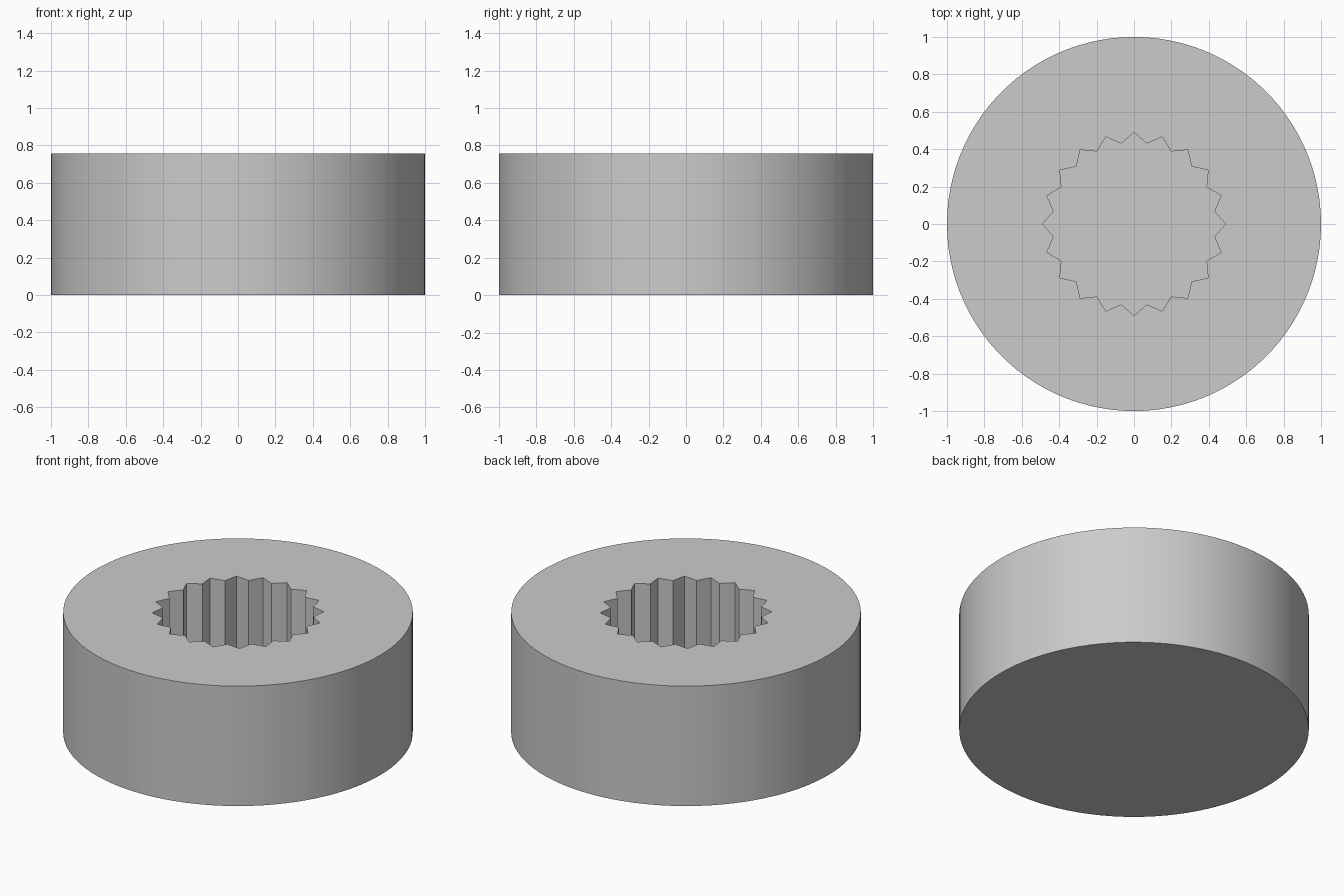
import bpy, bmesh, math

cube = bpy.data.objects.get("Cube")
if cube:
    bpy.data.objects.remove(cube, do_unlink=True)

HEIGHT, FLOOR = 0.757, 0.18
TEETH, TIP, VALLEY = 20, 0.49, 0.435
SIDES = 100

grey = bpy.data.materials.new("plain_grey")
grey.use_nodes = True
colour = (0.6, 0.6, 0.6, 1)
grey.diffuse_color = colour
grey.node_tree.nodes["Principled BSDF"].inputs["Base Color"].default_value = colour

bm = bmesh.new()


def ring(radii, z):
    """Closed loop of edges whose radius cycles through the given list."""
    n = len(radii)
    verts = [bm.verts.new((r * math.cos(math.tau * i / n),
                           r * math.sin(math.tau * i / n), z))
             for i, r in enumerate(radii)]
    return verts, [bm.edges.new((verts[i - 1], verts[i])) for i in range(n)]


def wall(lower, upper):
    for i in range(len(lower)):
        bm.faces.new((lower[i - 1], lower[i], upper[i], upper[i - 1]))


# Outer cylinder and closed base
base, _ = ring([1] * SIDES, 0)
rim, rim_edges = ring([1] * SIDES, HEIGHT)
wall(base, rim)
bm.faces.new(base)

# Toothed blind socket
socket_floor, _ = ring([TIP, VALLEY] * TEETH, FLOOR)
mouth, mouth_edges = ring([TIP, VALLEY] * TEETH, HEIGHT)
wall(socket_floor, mouth)
bm.faces.new(socket_floor)

# Flat top between rim and socket mouth
bmesh.ops.triangle_fill(bm, edges=rim_edges + mouth_edges, use_beauty=True)
bmesh.ops.recalc_face_normals(bm, faces=bm.faces)

mesh = bpy.data.meshes.new("splined_hub")
bm.to_mesh(mesh)
bm.free()
mesh.materials.append(grey)
hub = bpy.data.objects.new("splined_hub", mesh)
bpy.context.collection.objects.link(hub)

# Smooth side with crisp rims and teeth
bpy.ops.object.select_all(action="DESELECT")
hub.select_set(True)
bpy.context.view_layer.objects.active = hub
bpy.ops.object.shade_smooth_by_angle(angle=math.radians(20))
